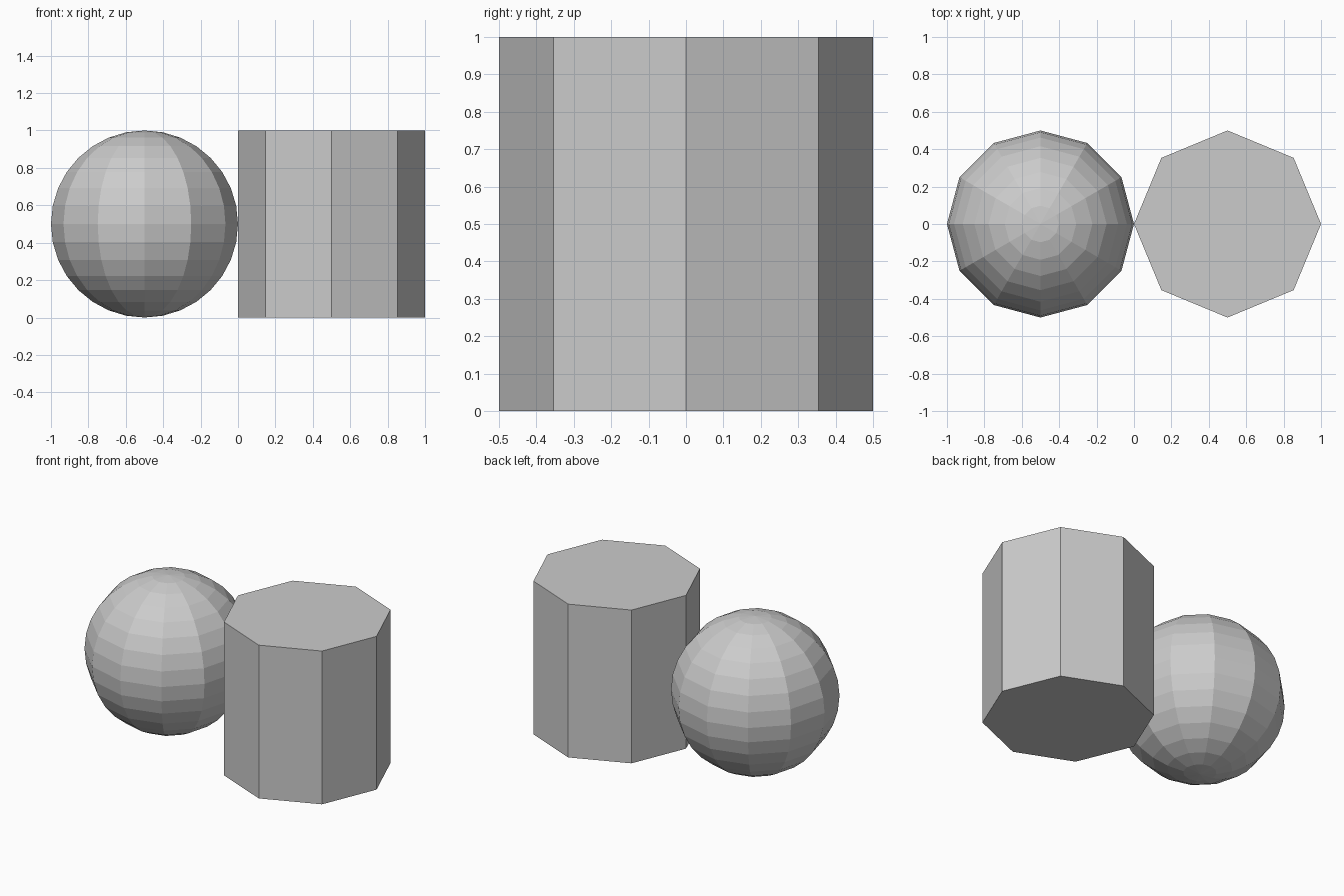
import bpy
import math

cube = bpy.data.objects.get("Cube")
if cube:
    bpy.data.objects.remove(cube, do_unlink=True)

# Single light grey material
grey = bpy.data.materials.new("light_grey")
grey.use_nodes = True
colour = (0.6, 0.6, 0.6, 1)
grey.diffuse_color = colour
grey.node_tree.nodes["Principled BSDF"].inputs["Base Color"].default_value = colour


def finish(name):
    obj = bpy.context.object
    obj.name = name
    obj.data.materials.append(grey)
    bpy.ops.object.shade_flat()


# Faceted ball on the model's right
bpy.ops.mesh.primitive_uv_sphere_add(
    segments=12, ring_count=16, radius=0.5, location=(-0.5, 0, 0.5))
finish("faceted_ball")

# Eight-sided column on the model's left, with corners on the axes
bpy.ops.mesh.primitive_cylinder_add(
    vertices=8, radius=0.5, depth=1, location=(0.5, 0, 0.5))
finish("octagonal_column")
